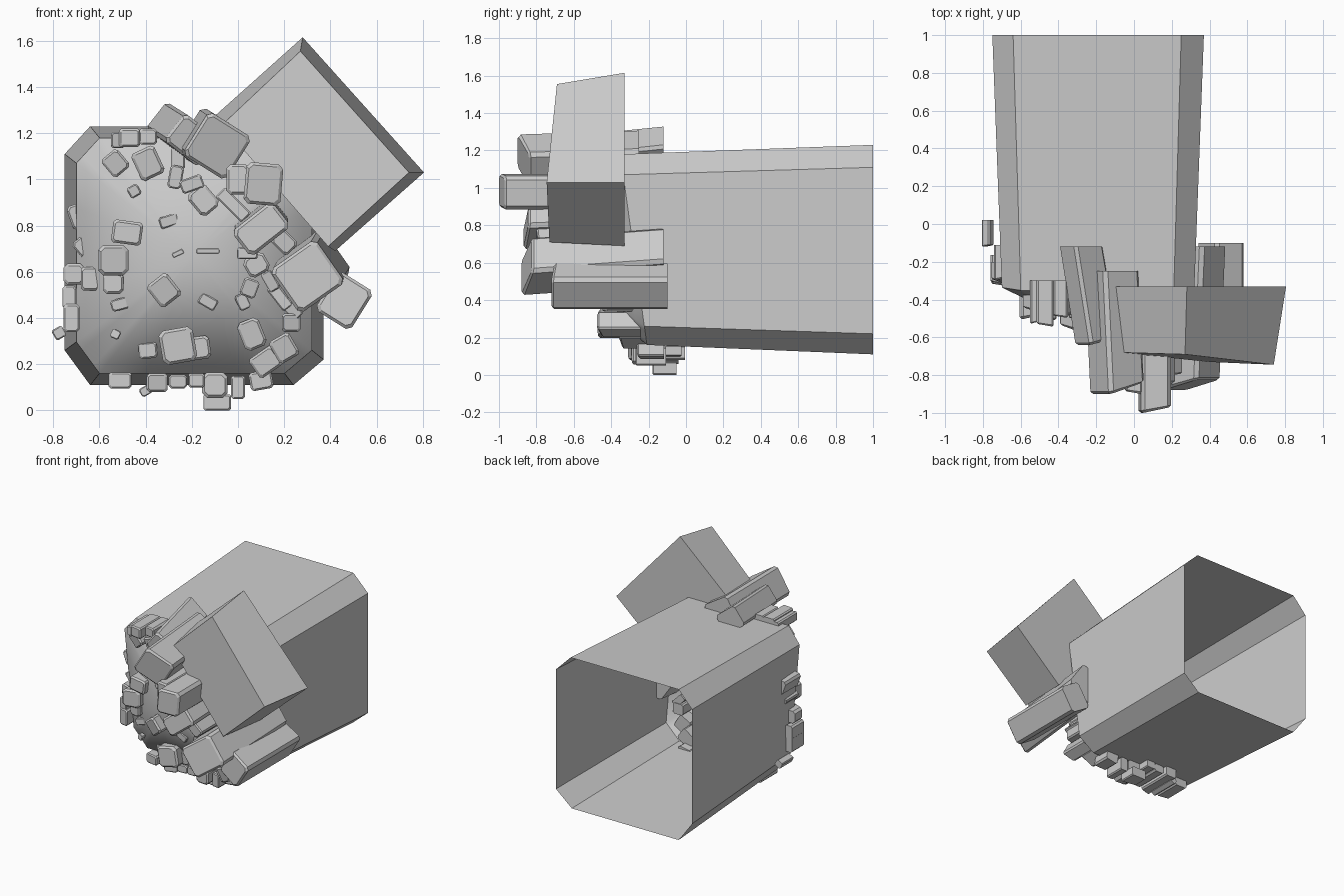
import bpy, bmesh, math, random
from mathutils import Vector

if "Cube" in bpy.data.objects:
    bpy.data.objects.remove(bpy.data.objects["Cube"])

random.seed(4)
CX, CZ = -0.19, 0.67          # tunnel axis
PEAK = -0.5                   # y of the bulge centre


def finish(bm, name, smooth=False):
    bmesh.ops.recalc_face_normals(bm, faces=bm.faces[:])
    me = bpy.data.meshes.new(name)
    bm.to_mesh(me)
    bm.free()
    ob = bpy.data.objects.new(name, me)
    bpy.context.collection.objects.link(ob)
    if smooth:
        for p in me.polygons:
            p.use_smooth = True
    return ob


def bridge(bm, a, b):
    n = len(a)
    for i in range(n):
        bm.faces.new((a[i], a[(i + 1) % n], b[(i + 1) % n], b[i]))


def rim_y(z):
    return -0.28 - 0.14 * (z - CZ)


def bulge(s, z):
    r = rim_y(z)
    return r + (PEAK - r) * (1 - min(s, 1) ** 2.3)


def surface_y(x, z):
    return bulge(max(abs(x - CX), abs(z - CZ)) / 0.51, z)


# Octagonal tunnel shell, open at the back
octagon = [(-.45, -.56), (.43, -.56), (.56, -.45), (.56, .44),
           (.44, .56), (-.45, .56), (-.56, .44), (-.56, -.41)]
bm = bmesh.new()
rear = [bm.verts.new((CX + x, 1, CZ + z)) for x, z in octagon]
rim = [bm.verts.new((CX + x * .91, rim_y(CZ + z * .91), CZ + z * .91)) for x, z in octagon]
bridge(bm, rear, rim)
finish(bm, "tunnel_shell")

# Smooth bulging front face
outline = []
for i, a in enumerate(octagon):
    b = octagon[(i + 1) % 8]
    outline += [Vector(a).lerp(Vector(b), t / 4) * .91 for t in range(4)]
bm = bmesh.new()
prev = None
for s in (1, .93, .85, .75, .62, .48, .32, .15):
    ring = []
    for p in outline:
        q = (p.normalized() * .5).lerp(p, s) * s
        ring.append(bm.verts.new((CX + q.x, bulge(s, CZ + q.y), CZ + q.y)))
    if prev:
        bridge(bm, prev, ring)
    prev = ring
tip = bm.verts.new((CX, PEAK, CZ))
for i in range(len(prev)):
    bm.faces.new((prev[i], prev[(i + 1) % len(prev)], tip))
finish(bm, "front_face", True)


def rock(bm, x, z, w, h, rot, back, front, dx=0, dz=0):
    """Chamfered block along y; (dx, dz) shifts its back end."""
    c, s = math.cos(math.radians(rot)), math.sin(math.radians(rot))
    ch = min(min(w, h) * random.uniform(.1, .2), .02)
    tilt = random.uniform(-.15, .15) * min(w, h)
    a, b = w / 2, h / 2
    prof = [(-a + ch, -b), (a - ch, -b), (a, -b + ch), (a, b - ch),
            (a - ch, b), (-a + ch, b), (-a, b - ch), (-a, -b + ch)]
    inset = min(min(w, h) * .1, .012)
    rings = []
    for y, d, t in ((back, 0, 1), (front + inset, 0, 0), (front, inset, 0)):
        ring = []
        for u, v in prof:
            px, pz = u * (1 - d / a), v * (1 - d / b)
            ty = 0 if t else max(0, tilt * u / a + abs(tilt))
            ring.append(bm.verts.new((x + px * c - pz * s + dx * t, y + ty,
                                      z + px * s + pz * c + dz * t)))
        rings.append(ring)
    bridge(bm, rings[0], rings[1])
    bridge(bm, rings[1], rings[2])
    bm.faces.new(rings[0])
    bm.faces.new(rings[2])


def rocks(name, data, span):
    bm = bmesh.new()
    for r in data:
        rock(bm, *r[:5], *span(r))
    return finish(bm, name)


# Rocks embedded in the front face: x, z, width, height, turn
face_rocks = [
    (-.39, 1.07, .11, .13, 25), (-.53, 1.07, .09, .1, 40), (-.48, .77, .13, .1, -8),
    (-.54, .65, .13, .13, 0), (-.54, .55, .09, .09, 0), (-.45, .95, .05, .05, 30),
    (-.32, .52, .11, .12, 38), (-.3, .82, .08, .05, 18), (-.51, .46, .08, .05, 15),
    (-.53, .33, .04, .04, -25), (-.13, .47, .08, .05, -30), (.02, .47, .05, .07, 25),
    (.06, .33, .1, .13, 22), (-.26, .28, .15, .15, 10), (-.17, .27, .1, .1, 8),
    (-.39, .26, .08, .07, 5), (-.13, .69, .1, .02, 0), (-.26, .68, .05, .02, 25)]
rocks("face_rocks", face_rocks,
      lambda r: (surface_y(r[0], r[1]) + .03,
                 surface_y(r[0], r[1]) - max(.005, 1.1 * min(r[2], r[3]) - .045)))

# Rocks on the left rim
left_rocks = [
    (-.69, .84, .08, .11, 20), (-.67, .71, .07, .08, 40), (-.71, .59, .09, .09, 0),
    (-.64, .57, .08, .1, 0), (-.73, .49, .06, .1, 0), (-.72, .4, .07, .12, 0),
    (-.775, .335, .05, .05, 30)]
rocks("left_rim_rocks", left_rocks,
      lambda r: (.02, -.12) if r[0] < -.75 else
      (random.uniform(-.22, -.1), random.uniform(-.34, -.27) - (r[0] > -.66) * .05))

# Rocks on the top rim
top_rocks = [(-.52, 1.17, .06, .07, 0), (-.47, 1.18, .09, .08, 0), (-.39, 1.185, .08, .07, 0)]
rocks("top_rim_rocks", top_rocks, lambda r: (-.3, random.uniform(-.55, -.48)))

# Rocks on the bottom rim
bottom_rocks = [
    (-.51, .13, .1, .07, 0), (-.4, .085, .05, .04, 30), (-.35, .12, .09, .08, 0),
    (-.26, .125, .08, .06, 0), (-.18, .13, .07, .06, 0), (-.1, .11, .11, .11, 0),
    (-.09, .035, .12, .07, 0), (0, .1, .06, .1, 0), (.1, .13, .1, .08, 10)]
rocks("bottom_rim_rocks", bottom_rocks,
      lambda r: (-.05, -.18) if r[1] < .05 else (random.uniform(-.13, 0), random.uniform(-.31, -.26)))

# Rocks along the broken right edge
right_rocks = [
    (.12, .21, .12, .1, 35), (.2, .27, .1, .11, 30), (.23, .38, .08, .08, 0),
    (.05, .53, .07, .08, -20), (.08, .63, .1, .09, 30), (.14, .56, .05, .09, 30),
    (.18, .49, .05, .12, 38), (.04, .68, .09, .05, 0), (.23, .44, .05, .1, 45),
    (-.26, 1.09, .06, .1, 0), (-.27, 1.01, .06, .1, -10), (-.2, .98, .1, .06, 20),
    (-.15, .91, .1, .12, 40), (-.02, .89, .16, .06, -45)]
rocks("right_edge_rocks", right_rocks,
      lambda r: (surface_y(r[0], r[1]) + .1, surface_y(r[0], r[1]) - random.uniform(.08, .16)))

# Large boulders: x, z, width, height, turn, back, front, back shift
boulders = [
    (.3, .58, .24, .23, 35, -.12, -.88, .03, .05), (.46, .475, .18, .2, -32, -.1, -.72, 0, 0),
    (.11, .98, .16, .18, -5, -.45, -1, 0, 0), (.1, .785, .22, .14, 38, -.3, -.87, 0, .02),
    (.2, .73, .1, .08, -45, -.3, -.8, 0, 0), (0, 1, .1, .13, 0, -.35, -.9, 0, 0),
    (-.09, 1.145, .22, .22, -32, -.25, -.9, -.03, .02),
    (-.2, 1.17, .19, .15, -38, -.12, -.64, -.08, .05)]
bm = bmesh.new()
for b in boulders:
    rock(bm, *b)
finish(bm, "large_boulders")

# Great tilted slab at upper right
back = [(.28, 1.615), (.805, 1.03), (.42, .69), (-.10, 1.275)]
front = [(.27, 1.555, -.69), (.74, 1.03, -.745), (.39, .71, -.73), (-.07, 1.235, -.68)]
bm = bmesh.new()
rb = [bm.verts.new((x, -.33, z)) for x, z in back]
rf = [bm.verts.new((x, y, z)) for x, z, y in front]
bridge(bm, rb, rf)
bm.faces.new(rb)
bm.faces.new(rf)
finish(bm, "tilted_slab")
